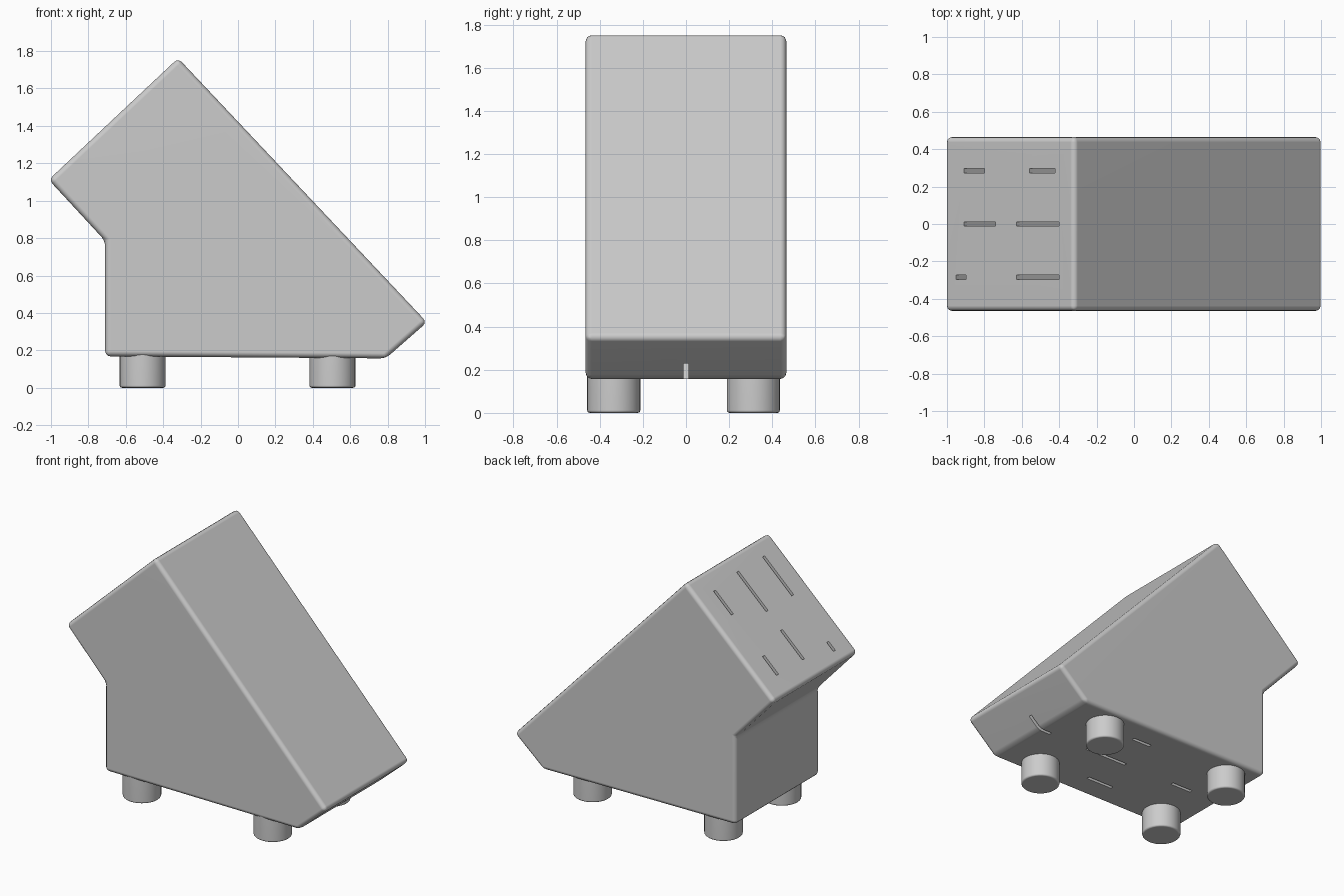
import bpy, bmesh, math
from mathutils import Vector

if "Cube" in bpy.data.objects:
    bpy.data.objects.remove(bpy.data.objects["Cube"])


def prism(name, pts, y0, y1):
    """Extrude an x/z outline along y."""
    bm = bmesh.new()
    face = bm.faces.new([bm.verts.new((x, y0, z)) for x, z in pts])
    ext = bmesh.ops.extrude_face_region(bm, geom=[face])
    verts = [v for v in ext["geom"] if isinstance(v, bmesh.types.BMVert)]
    bmesh.ops.translate(bm, vec=(0, y1 - y0, 0), verts=verts)
    bmesh.ops.recalc_face_normals(bm, faces=bm.faces[:])
    mesh = bpy.data.meshes.new(name)
    bm.to_mesh(mesh)
    bm.free()
    ob = bpy.data.objects.new(name, mesh)
    bpy.context.collection.objects.link(ob)
    return ob


def activate(ob):
    bpy.ops.object.select_all(action='DESELECT')
    ob.select_set(True)
    bpy.context.view_layer.objects.active = ob


def bevel(ob, width, segments):
    activate(ob)
    mod = ob.modifiers.new("rounding", 'BEVEL')
    mod.width, mod.segments = width, segments
    mod.limit_method, mod.angle_limit = 'ANGLE', math.radians(30)
    bpy.ops.object.modifier_apply(modifier=mod.name)


def cut(ob, cutter):
    activate(ob)
    mod = ob.modifiers.new("slot", 'BOOLEAN')
    mod.operation, mod.solver, mod.object = 'DIFFERENCE', 'EXACT', cutter
    bpy.ops.object.modifier_apply(modifier=mod.name)
    bpy.data.objects.remove(cutter)


def smooth(ob):
    activate(ob)
    bpy.ops.object.shade_smooth_by_angle(angle=math.radians(35))
    ob.modifiers.new("clean_shading", 'WEIGHTED_NORMAL').keep_sharp = True


# Slanted block body
body = prism("knife_block_body",
             [(-1.012, 1.112), (-0.32, 1.762), (1.01, 0.35), (0.79, 0.157),
              (-0.71, 0.168), (-0.71, 0.785)], -0.465, 0.465)
bevel(body, 0.028, 3)

# Knife slots: y, x start, x end on the slanted face, depth, taper at far end
slope = Vector((0.692, 0.65)).normalized()
inward = Vector((slope.y, -slope.x))
slots = [
    (0.285, -0.91, -0.80, 1.9, 0.6),
    (0.0, -0.91, -0.74, 1.9, 1.0),
    (-0.285, -0.95, -0.90, 1.9, 2.5),
    (0.285, -0.56, -0.42, 1.3, 0.5),
    (0.0, -0.63, -0.40, 2.1, 0.5),
    (-0.285, -0.63, -0.40, 1.3, 0.5),
]
for y, x0, x1, depth, taper in slots:
    xm = (x0 + x1) / 2
    mid = Vector((xm, 1.112 + (xm + 1.012) * 0.65 / 0.692))
    half = (x1 - x0) / 2 / slope.x
    near, far = mid - inward * 0.05, mid + inward * depth
    pts = [near - slope * half, near + slope * half,
           far + slope * half * taper, far - slope * half * taper]
    cut(body, prism("slot_cutter", pts, y - 0.011, y + 0.011))

# Small drain slit underneath
cut(body, prism("slit_cutter", [(-0.48, 0.1), (-0.32, 0.1), (-0.32, 0.25), (-0.48, 0.25)],
                -0.011, 0.011))
smooth(body)

# Four round feet
for x, side in ((-0.51, "left"), (0.505, "right")):
    for y, end in ((-0.335, "front"), (0.312, "back")):
        bpy.ops.mesh.primitive_cylinder_add(vertices=32, radius=0.123, depth=0.19,
                                            location=(x, y, 0.095))
        foot = bpy.context.object
        foot.name = f"foot_{end}_{side}"
        bevel(foot, 0.012, 3)
        smooth(foot)
